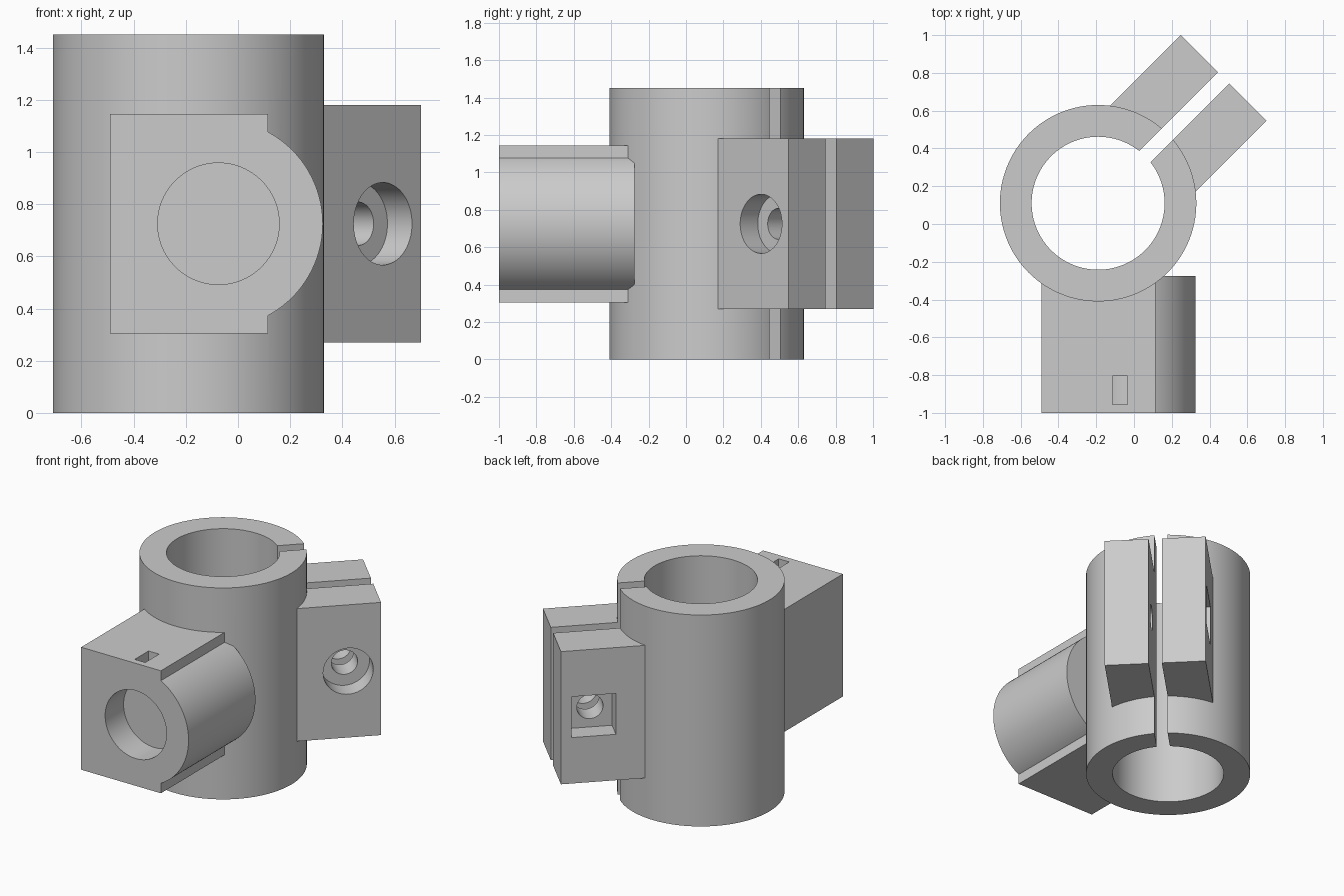
import bpy, bmesh, math
from mathutils import Matrix, Vector

cube = bpy.data.objects.get("Cube")
if cube:
    bpy.data.objects.remove(cube, do_unlink=True)

grey = bpy.data.materials.new("plain grey")
grey.use_nodes = True
colour = (0.6, 0.6, 0.6, 1)
grey.diffuse_color = colour
grey.node_tree.nodes["Principled BSDF"].inputs["Base Color"].default_value = colour

HEIGHT = 1.45
MID = HEIGHT / 2
IDENTITY = Matrix.Identity(4)
# Clamp frame: x runs outward along the slit, y across it
CLAMP = Matrix.Translation((-0.19, 0.11, 0)) @ Matrix.Rotation(math.radians(45), 4, "Z")


def finish(name, bm, frame):
    bm.transform(frame)
    mesh = bpy.data.meshes.new(name)
    bm.to_mesh(mesh)
    bm.free()
    mesh.materials.append(grey)
    obj = bpy.data.objects.new(name, mesh)
    bpy.context.collection.objects.link(obj)
    return obj


def box(name, low, high, frame=IDENTITY):
    low, high = Vector(low), Vector(high)
    bm = bmesh.new()
    bmesh.ops.create_cube(bm, size=1, matrix=Matrix.Translation((low + high) / 2)
                          @ Matrix.Diagonal((*(high - low), 1)))
    return finish(name, bm, frame)


def rod(name, radius, start, end, frame=IDENTITY, sides=96):
    start, end = Vector(start), Vector(end)
    axis = end - start
    turn = axis.to_track_quat("Z", "Y").to_matrix().to_4x4()
    bm = bmesh.new()
    bmesh.ops.create_cone(bm, cap_ends=True, segments=sides, radius1=radius, radius2=radius,
                          depth=axis.length, matrix=Matrix.Translation((start + end) / 2) @ turn)
    return finish(name, bm, frame)


def combine(body, other, operation):
    mod = body.modifiers.new("combine", "BOOLEAN")
    mod.operation, mod.solver, mod.object = operation, "EXACT", other
    bpy.context.view_layer.objects.active = body
    bpy.ops.object.modifier_apply(modifier=mod.name)
    bpy.data.objects.remove(other, do_unlink=True)


# Main tube
body = rod("clamp_body", 0.52, (0, 0, 0), (0, 0, HEIGHT), CLAMP, 128)

# Clamping ears, front block and its rounded side
solids = [
    box("clamp_ears", (0.36, -0.321, 0.27), (0.94, 0.321, 1.18), CLAMP),
    box("mount_block", (-0.49, -1, 0.305), (0.115, -0.285, 1.145)),
    rod("mount_barrel", 0.40, (-0.075, -1, MID), (-0.075, -0.275, MID)),
]
for part in solids:
    combine(body, part, "UNION")

# Bore, slit, bolt hole, bolt head recess, nut pocket, socket and top slot
BOLT = 0.733
cutters = [
    rod("bore", 0.352, (0, 0, -0.1), (0, 0, HEIGHT + 0.1), CLAMP, 128),
    box("slit", (0.2, -0.042, -0.1), (1.1, 0.042, HEIGHT + 0.1), CLAMP),
    rod("bolt_hole", 0.083, (BOLT, -0.5, MID), (BOLT, 0.5, MID), CLAMP, 64),
    rod("bolt_head_recess", 0.158, (BOLT, -0.5, MID), (BOLT, -0.188, MID), CLAMP, 64),
    box("nut_pocket", (BOLT - 0.14, 0.186, MID - 0.14), (BOLT + 0.14, 0.5, MID + 0.14), CLAMP),
    rod("socket", 0.233, (-0.075, -1.1, MID), (-0.075, -0.8, MID)),
    box("top_slot", (-0.115, -0.955, MID), (-0.035, -0.805, 1.3)),
]
for part in cutters:
    combine(body, part, "DIFFERENCE")

# Smooth round walls, crisp edges
bpy.ops.object.select_all(action="DESELECT")
body.select_set(True)
bpy.context.view_layer.objects.active = body
bpy.ops.object.shade_smooth_by_angle(angle=math.radians(30))
